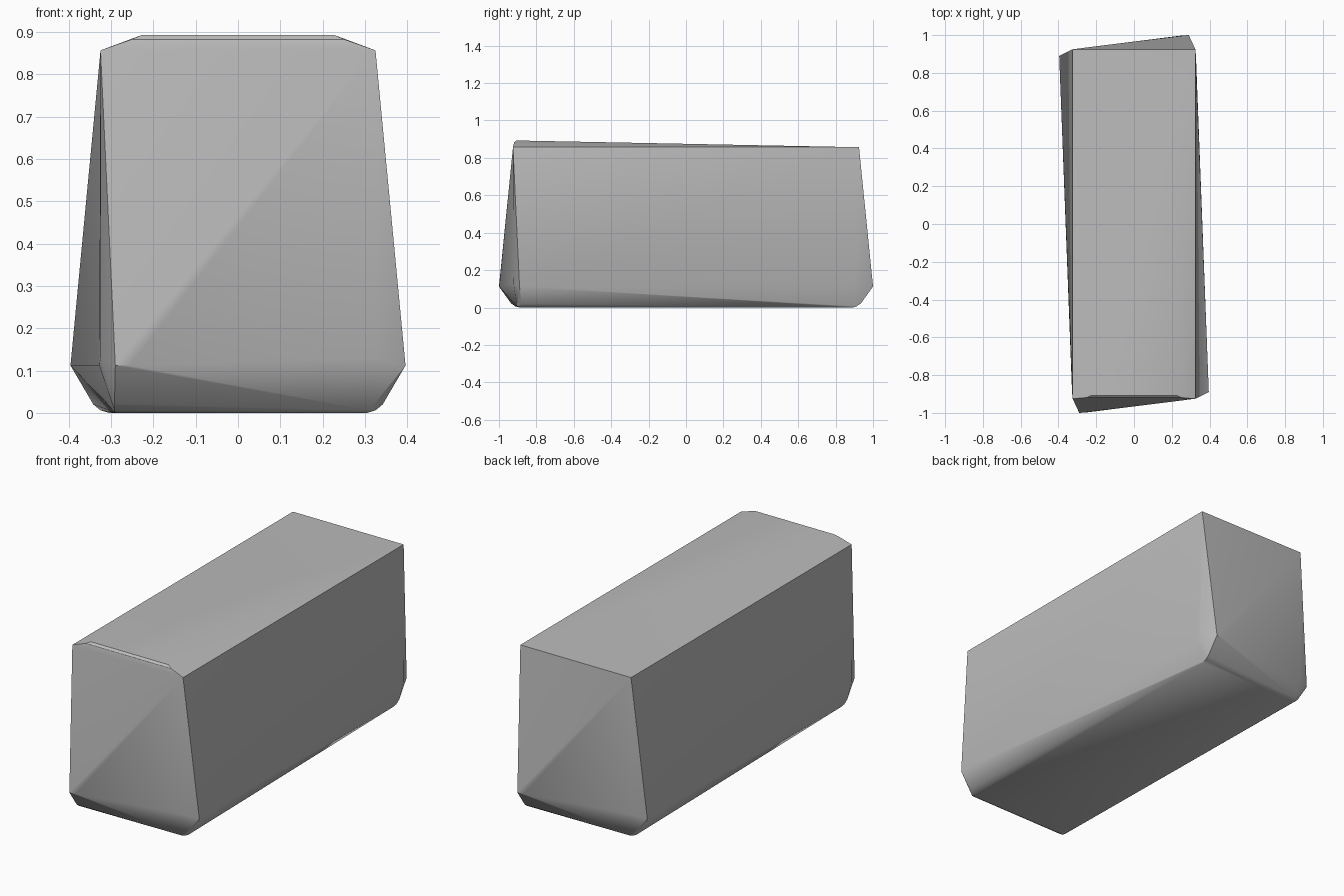
import bpy
import bmesh
from math import radians

cube = bpy.data.objects.get("Cube")
if cube:
    bpy.data.objects.remove(cube, do_unlink=True)


def make_material(name, color):
    mat = bpy.data.materials.new(name)
    mat.use_nodes = True
    mat.diffuse_color = color
    mat.node_tree.nodes["Principled BSDF"].inputs["Base Color"].default_value = color
    return mat


# Points repeated by a half turn about the vertical axis
turned = [
    # top corners
    (0.325, -0.925, 0.857), (-0.325, -0.925, 0.857),
    # corner posts just above the belt
    (0.325, -0.922, 0.13), (-0.325, -0.922, 0.13),
    # widest belt, skewed around the block
    (-0.29, -1.0, 0.112), (-0.255, -0.998, 0.112),
    (0.396, -0.89, 0.112), (-0.328, -0.89, 0.112),
    # rounded bottom rim
    (-0.292, -0.935, 0.022), (-0.292, -0.912, 0.006),
    (0.342, -0.88, 0.02), (0.325, -0.885, 0.006),
    (0.31, -0.905, 0.006),
    # flat underside
    (0.305, -0.885, 0.0), (-0.29, -0.89, 0.0),
]

# Raised front lip on the top, mirrored left to right
lip = [(0.25, -0.919, 0.883), (0.228, -0.908, 0.893)]

points = turned + [(-x, -y, z) for x, y, z in turned]
points += lip + [(-x, y, z) for x, y, z in lip]

# Skin the points as one closed faceted block
bm = bmesh.new()
for p in points:
    bm.verts.new(p)
bmesh.ops.convex_hull(bm, input=bm.verts[:])
bmesh.ops.delete(bm, geom=[v for v in bm.verts if not v.link_faces], context='VERTS')
bmesh.ops.recalc_face_normals(bm, faces=bm.faces[:])

mesh = bpy.data.meshes.new("faceted_block")
bm.to_mesh(mesh)
bm.free()
block = bpy.data.objects.new("faceted_block", mesh)
bpy.context.collection.objects.link(block)
mesh.materials.append(make_material("plain grey", (0.5, 0.5, 0.5, 1.0)))

# Soft shading across shallow facets, crisp main edges
bpy.ops.object.select_all(action='DESELECT')
block.select_set(True)
bpy.context.view_layer.objects.active = block
bpy.ops.object.shade_smooth_by_angle(angle=radians(30))
